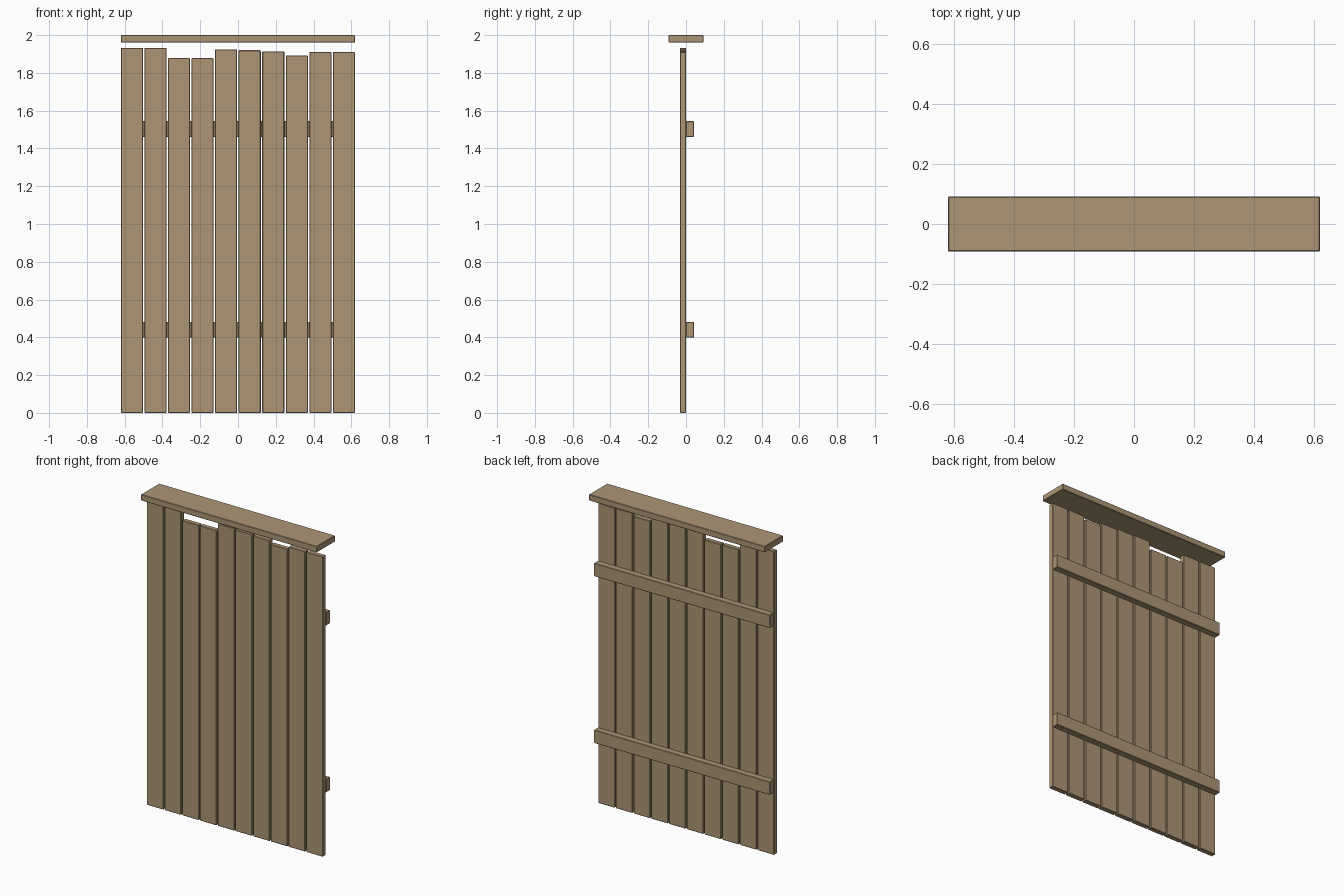
import bpy

if "Cube" in bpy.data.objects:
    bpy.data.objects.remove(bpy.data.objects["Cube"])

wood = bpy.data.materials.new("wood")
wood.diffuse_color = (0.42, 0.30, 0.18, 1)
wood.use_nodes = True
wood.node_tree.nodes["Principled BSDF"].inputs["Base Color"].default_value = wood.diffuse_color


def board(name, x, y, z, bevel=0.003):
    """Box from (min, max) ranges with slightly eased edges."""
    bpy.ops.mesh.primitive_cube_add(size=1, location=[sum(r) / 2 for r in (x, y, z)])
    ob = bpy.context.object
    ob.name = name
    ob.scale = [r[1] - r[0] for r in (x, y, z)]
    bpy.ops.object.transform_apply(location=False, rotation=False, scale=True)
    mod = ob.modifiers.new("eased_edges", "BEVEL")
    mod.width = bevel
    mod.segments = 1
    ob.data.materials.append(wood)
    return ob


HALF = 0.62      # half width of the panel
PITCH = 0.1247   # plank spacing
WIDTH = 0.117    # plank width

# Vertical planks with uneven tops
tops = [1.933, 1.933, 1.878, 1.878, 1.925, 1.92, 1.914, 1.893, 1.911, 1.911]
for i, top in enumerate(tops):
    x0 = -HALF + i * PITCH
    board(f"plank_{i + 1}", (x0, x0 + WIDTH), (-0.032, 0.0), (0, top))

# Horizontal rails on the back
for name, z in (("lower_rail", 0.44), ("upper_rail", 1.502)):
    board(name, (-HALF, HALF), (0.0, 0.042), (z - 0.042, z + 0.042))

# Flat cap board floating above the planks
board("cap_board", (-HALF, HALF), (-0.092, 0.092), (1.961, 2.0))
